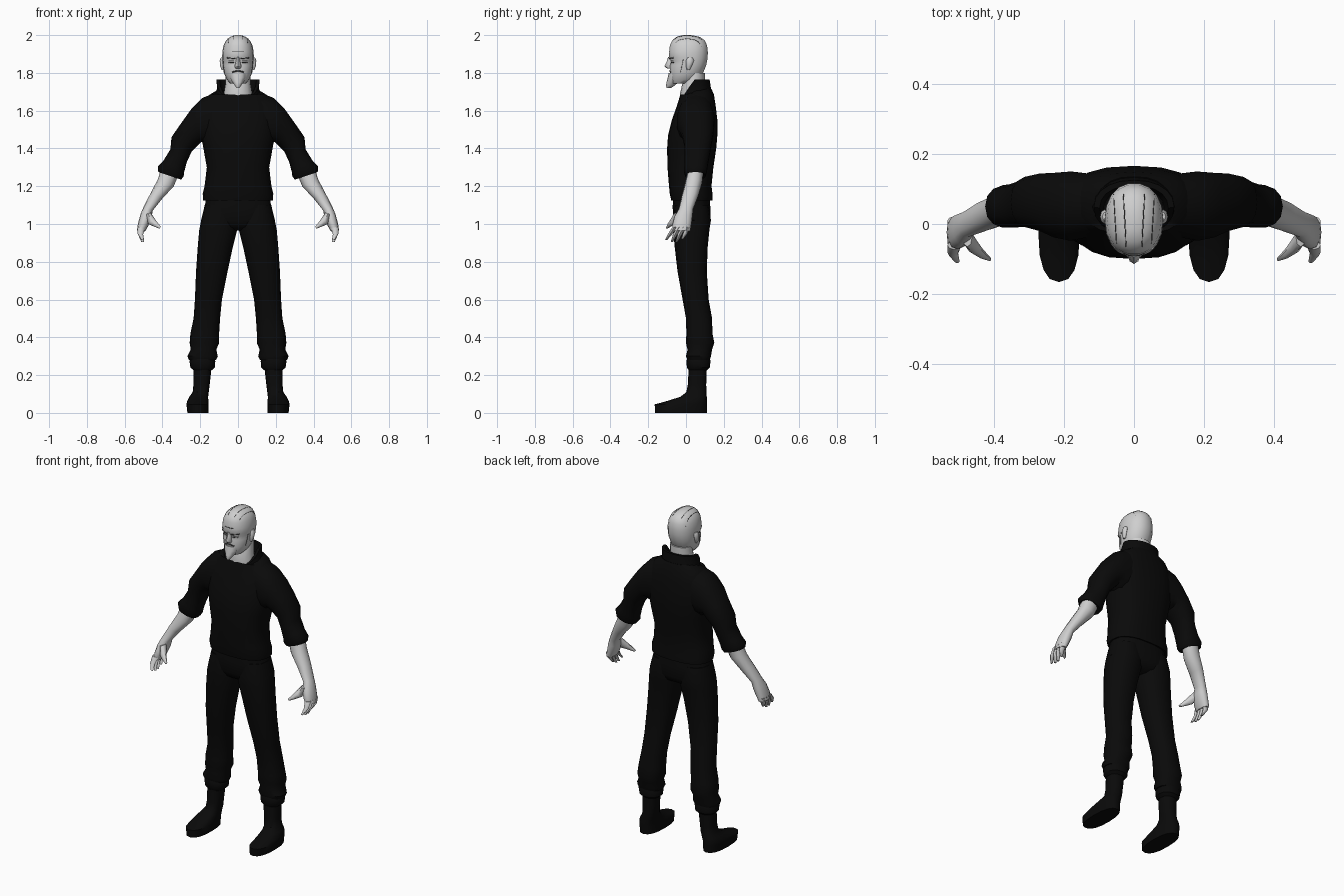
import bpy, bmesh, math
from mathutils import Vector
from mathutils.bvhtree import BVHTree


def material(name, v):
    m = bpy.data.materials.new(name)
    m.diffuse_color = (v, v, v, 1)
    return m


BLACK = material("black cloth", 0.003)
SKIN = material("pale grey skin", 0.62)
LINE = material("dark crease", 0.06)


def loft(name, rings, mat, n=16, p=2.0, mirror=False, angle=50):
    """Each ring: outer x, outer z, inner x, inner z, front y, back y, optional front drop."""
    bm = bmesh.new()
    loops = []
    for r in rings:
        xo, zo, xi, zi, y0, y1 = r[:6]
        drop = r[6] if len(r) > 6 else 0
        loop = []
        for i in range(n):
            t = 2 * math.pi * i / n
            c, s = math.cos(t), math.sin(t)
            u = math.copysign(abs(c) ** (2 / p), c) / 2
            v = math.copysign(abs(s) ** (2 / p), s) / 2
            loop.append(bm.verts.new(((xo + xi) / 2 + u * (xo - xi),
                                      (y0 + y1) / 2 + v * (y1 - y0),
                                      (zo + zi) / 2 + u * (zo - zi) - drop * max(0, -s))))
        loops.append(loop)
    for a, b in zip(loops, loops[1:]):
        for i in range(n):
            j = (i + 1) % n
            bm.faces.new((a[i], a[j], b[j], b[i]))
    bm.faces.new(loops[0])
    bm.faces.new(loops[-1])
    bmesh.ops.recalc_face_normals(bm, faces=bm.faces)
    me = bpy.data.meshes.new(name)
    bm.to_mesh(me)
    bm.free()
    me.materials.append(mat)
    ob = bpy.data.objects.new(name, me)
    bpy.context.collection.objects.link(ob)
    bpy.ops.object.select_all(action='DESELECT')
    ob.select_set(True)
    bpy.context.view_layer.objects.active = ob
    bpy.ops.object.shade_smooth_by_angle(angle=math.radians(angle))
    if mirror:
        ob.modifiers.new("mirror", 'MIRROR')
    return ob


def level(rows):
    """Centred horizontal rings from (half width, z, front y, back y, drop)."""
    return [(w, z, -w, z, *rest) for w, z, *rest in rows]


def side(rows):
    """Off-centre horizontal rings from (outer x, inner x, z, front y, back y)."""
    return [(xo, z, xi, z, y0, y1) for xo, xi, z, y0, y1 in rows]


# Sweater body
loft("sweater", level([
    (.174, 1.13, -.07, .13), (.184, 1.125, -.078, .14), (.187, 1.16, -.086, .14),
    (.177, 1.20, -.09, .135), (.165, 1.30, -.098, .145), (.183, 1.40, -.1, .16),
    (.195, 1.47, -.095, .166), (.20, 1.55, -.075, .166), (.19, 1.62, -.05, .158),
    (.15, 1.685, -.03, .148), (.10, 1.715, -.015, .135, .06)]), BLACK, 20, 2.5)

# Standing collar, open at the front
loft("collar", level([
    (.125, 1.68, -.04, .142, .045), (.11, 1.72, -.035, .132, .07),
    (.115, 1.765, -.03, .125, .11), (.098, 1.765, -.018, .11, .11),
    (.085, 1.70, -.01, .10, .06)]), BLACK, 20, 2.2, angle=35)

# Sleeves with rolled cuffs
loft("sleeve", [
    (.08, 1.71, .08, 1.42, -.03, .14), (.19, 1.667, .17, 1.42, -.05, .152),
    (.25, 1.605, .195, 1.435, -.04, .148), (.30, 1.535, .215, 1.415, -.022, .146),
    (.352, 1.46, .245, 1.385, -.01, .136), (.358, 1.395, .272, 1.325, -.008, .125),
    (.395, 1.335, .285, 1.275, -.01, .115), (.425, 1.305, .288, 1.25, -.012, .112),
    (.422, 1.275, .302, 1.235, -.004, .104), (.40, 1.28, .325, 1.25, .01, .09)],
    BLACK, 14, 2.3, True)

# Forearm and palm
loft("forearm", [
    (.405, 1.30, .315, 1.26, .01, .092), (.425, 1.235, .34, 1.20, -.005, .085),
    (.462, 1.165, .40, 1.135, -.022, .065), (.50, 1.09, .452, 1.07, -.038, .038),
    (.517, 1.05, .457, 1.035, -.06, .034), (.53, 1.00, .475, .99, -.072, .028),
    (.535, .965, .492, .96, -.07, .022)], SKIN, 12, 2.2, True)

# Fingers and thumb
for i in range(4):
    y = -.06 + .023 * i
    tip = (-.106, -.075, -.05, -.02)[i]
    low = (.915, .905, .905, .92)[i]
    loft(f"finger_{i + 1}", [
        (.533, .985, .492, .98, y - .013, y + .013),
        (.532, .95, .502, .945, (y + tip) / 2 - .012, (y + tip) / 2 + .012),
        (.512, low, .498, low, tip - .006, tip + .006)], SKIN, 8, 2, True)
loft("thumb", [
    (.49, 1.05, .462, 1.06, -.065, -.01), (.475, 1.00, .445, 1.035, -.085, -.04),
    (.448, .988, .428, 1.01, -.098, -.068), (.416, .975, .408, .985, -.106, -.094)],
    SKIN, 8, 2, True)

# Trousers
loft("trouser_seat", level([
    (.168, 1.15, -.068, .125), (.176, 1.09, -.072, .13), (.196, 1.02, -.068, .132),
    (.15, .985, -.05, .115), (.06, .965, -.02, .08)]), BLACK, 18, 2.5)
loft("trouser_leg", side([
    (.176, .01, 1.10, -.06, .12), (.195, .002, 1.02, -.07, .132), (.205, .004, .97, -.068, .124),
    (.213, .027, .88, -.06, .115), (.222, .055, .75, -.045, .11),
    (.228, .085, .60, -.018, .12), (.235, .095, .50, 0, .138),
    (.252, .10, .42, .002, .14), (.256, .10, .37, 0, .15), (.25, .115, .335, .008, .138),
    (.268, .107, .30, 0, .132), (.26, .116, .28, .008, .126)]),
    BLACK, 16, 2.3, True, 40)

# Boots with a folded top
loft("boot_top", side([
    (.245, .135, .30, .01, .12), (.257, .12, .275, .002, .13),
    (.252, .123, .24, .005, .126), (.235, .14, .225, .015, .11)]), BLACK, 16, 2.3, True, 40)
loft("boot", side([
    (.268, .157, 0, -.163, .11), (.273, .155, .045, -.166, .112),
    (.27, .157, .06, -.11, .112), (.258, .158, .085, -.03, .11),
    (.24, .155, .11, .002, .108), (.236, .15, .15, .01, .107),
    (.236, .14, .24, .014, .11)]), BLACK, 16, 2.4, True, 40)

# Neck and head
loft("neck", level([
    (.08, 1.64, -.028, .09), (.075, 1.69, -.032, .10), (.067, 1.74, -.02, .10),
    (.065, 1.80, 0, .10)]), SKIN)
head = loft("head", level([
    (.042, 1.745, -.075, .03), (.06, 1.765, -.084, .065), (.075, 1.80, -.086, .092),
    (.081, 1.84, -.085, .108), (.082, 1.862, -.08, .113), (.084, 1.88, -.093, .116),
    (.083, 1.91, -.09, .117), (.077, 1.945, -.087, .113), (.063, 1.972, -.074, .10),
    (.042, 1.99, -.052, .075), (.015, 2.0, -.02, .03)]), SKIN, 18, 2.2)

# Face parts
loft("nose", level([
    (.010, 1.885, -.095, -.06), (.011, 1.86, -.102, -.06), (.018, 1.835, -.114, -.06),
    (.014, 1.823, -.10, -.06)]), SKIN, 8)
loft("beard", level([
    (.046, 1.80, -.092, -.02), (.042, 1.775, -.097, -.03), (.028, 1.75, -.103, -.04),
    (.017, 1.733, -.106, -.06), (.007, 1.72, -.102, -.08)]), SKIN, 12)
loft("ear", side([
    (.087, .07, 1.815, .005, .02), (.094, .07, 1.835, 0, .03), (.097, .07, 1.865, 0, .042),
    (.09, .07, 1.882, .008, .035)]), SKIN, 8, 2, True)

# Creases laid on the head surface
tree = BVHTree.FromObject(head, bpy.context.evaluated_depsgraph_get())


def crease(name, starts, direction, radius, steps=6):
    cu = bpy.data.curves.new(name, 'CURVE')
    cu.dimensions = '3D'
    cu.bevel_depth = radius
    cu.bevel_resolution = 0
    cu.materials.append(LINE)
    for a, b in starts:
        a, b = Vector(a), Vector(b)
        hits = [tree.ray_cast(a.lerp(b, i / steps), Vector(direction))[0] for i in range(steps + 1)]
        hits = [h for h in hits if h]
        if len(hits) < 2:
            continue
        sp = cu.splines.new('POLY')
        sp.points.add(len(hits) - 1)
        for pt, h in zip(sp.points, hits):
            pt.co = (*h, 1)
    bpy.context.collection.objects.link(bpy.data.objects.new(name, cu))


both = (-1, 1)
crease("hair_streaks", [((s * x, y, 3), (s * (x + .008), .085, 3))
                        for s in both for x, y in ((.022, -.065), (.05, -.055))],
       (0, 0, -1), .0016, 10)
crease("forehead_line", [((-.03, -1, 1.912), (.03, -1, 1.912))], (0, 1, 0), .002)
crease("brows", [((s * .014, -1, 1.876), (s * .058, -1, 1.88)) for s in both], (0, 1, 0), .003)
crease("eyes", [((s * .02, -1, z), (s * .05, -1, z)) for s in both for z in (1.855, 1.865)],
       (0, 1, 0), .002)
crease("moustache", [((s * .002, -1, 1.812), (s * .03, -1, 1.803)) for s in both], (0, 1, 0), .004)
crease("sideburns", [((s * 1, -.03, 1.80), (s * 1, -.015, 1.87)) for s in (1,)], (-1, 0, 0), .0015)
crease("sideburn_left", [((-1, -.03, 1.80), (-1, -.015, 1.87))], (1, 0, 0), .0015)
